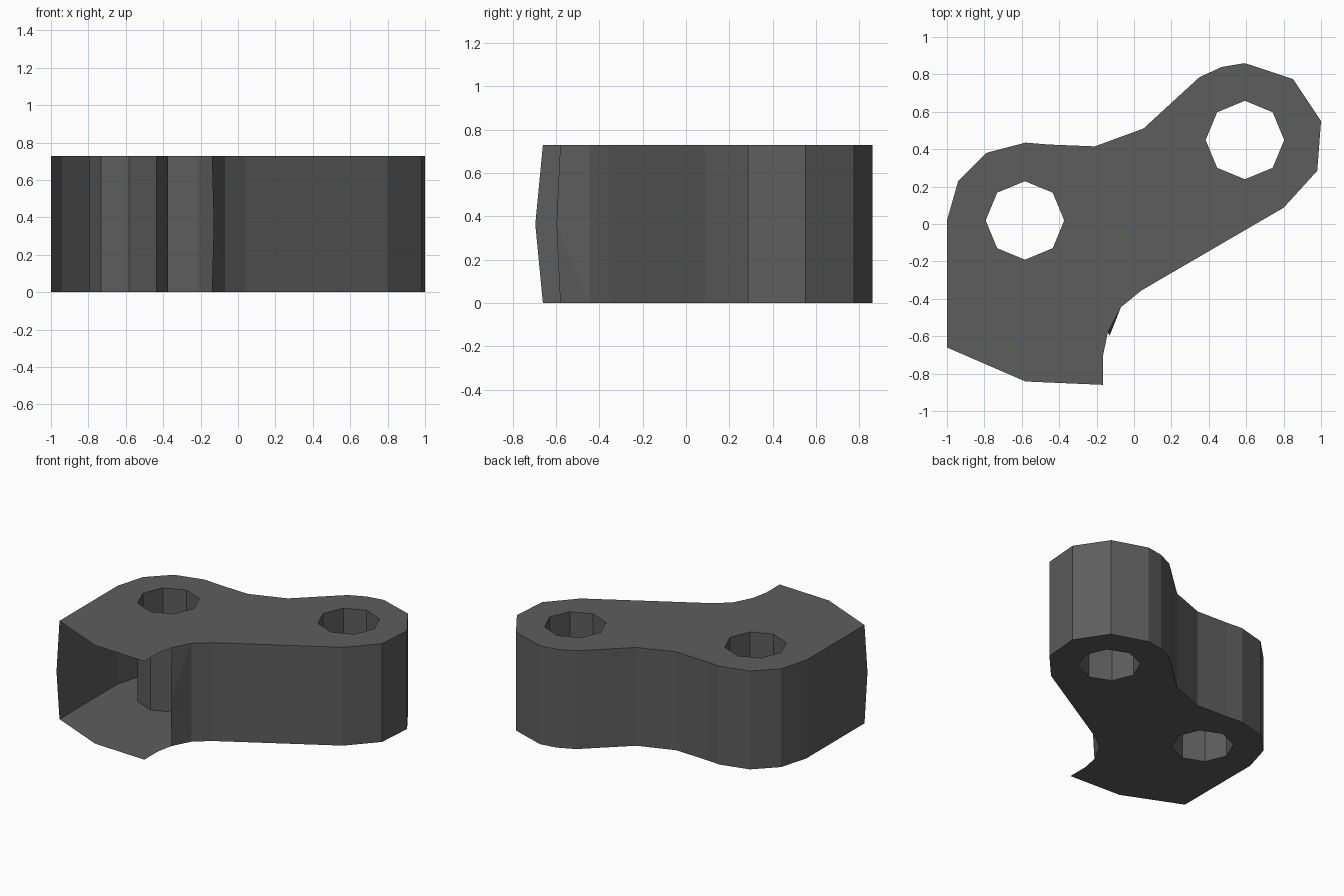
import bpy, bmesh, math

if "Cube" in bpy.data.objects:
    bpy.data.objects.remove(bpy.data.objects["Cube"])

H = 0.728
bm = bmesh.new()

# Plate outline, clockwise from the front-left corner; the wall covers only the first part
outline = [(-1, -0.66), (-1, 0.02), (-0.94, 0.23), (-0.79, 0.38), (-0.58, 0.435),
           (-0.46, 0.425), (-0.21, 0.415), (0.05, 0.51), (0.35, 0.785), (0.47, 0.84),
           (0.593, 0.86), (0.85, 0.775), (1, 0.55), (0.98, 0.285), (0.80, 0.087),
           (0.04, -0.355), (-0.07, -0.445), (-0.14, -0.58), (-0.165, -0.70),
           (-0.165, -0.86), (-0.58, -0.842)]
WALL_END = 17


def octagon(cx, cy, r=0.21):
    return [(cx + r * math.cos(i * math.pi / 4), cy + r * math.sin(i * math.pi / 4))
            for i in range(8)]


def ring(points, z):
    verts = [bm.verts.new((x, y, z)) for x, y in points]
    edges = [bm.edges.new((v, verts[(i + 1) % len(verts)])) for i, v in enumerate(verts)]
    return verts, edges


# Top and bottom skins with the two holes
loops = [outline, octagon(-0.583, 0.019), octagon(0.593, 0.449)]
levels = []
for z in (0, H):
    rings = [ring(p, z) for p in loops]
    bmesh.ops.triangle_fill(bm, use_beauty=True, use_dissolve=False,
                            edges=[e for r in rings for e in r[1]])
    levels.append([r[0] for r in rings])
low, high = levels

# Hole tubes
for a, b in zip(low[1:], high[1:]):
    for i in range(8):
        j = (i + 1) % 8
        bm.faces.new((a[i], a[j], b[j], b[i]))

# Outer wall, left open at the front; both free ends bulge at mid height
a, b = low[0], high[0]
for i in range(1, WALL_END - 1):
    bm.faces.new((a[i], a[i + 1], b[i + 1], b[i]))
left_mid = bm.verts.new((-1, -0.695, H / 2))
bm.faces.new((a[0], a[1], b[1], b[0], left_mid))
right_mid = bm.verts.new((-0.13, -0.597, H / 2))
p, q = WALL_END - 1, WALL_END
bm.faces.new((a[p], a[q], right_mid))
bm.faces.new((a[p], right_mid, b[p]))
bm.faces.new((b[p], right_mid, b[q]))

# Outward normals
bmesh.ops.recalc_face_normals(bm, faces=bm.faces[:])
bm.normal_update()
top = next(f for f in bm.faces if all(v.co.z > H - 0.01 for v in f.verts))
if top.normal.z < 0:
    bmesh.ops.reverse_faces(bm, faces=bm.faces[:])

mesh = bpy.data.meshes.new("link_plate")
bm.to_mesh(mesh)
bm.free()

# Dark grey finish
dark = bpy.data.materials.new("dark_grey")
dark.diffuse_color = (0.11, 0.11, 0.11, 1)
dark.use_nodes = True
dark.node_tree.nodes["Principled BSDF"].inputs["Base Color"].default_value = dark.diffuse_color
mesh.materials.append(dark)
bpy.context.collection.objects.link(bpy.data.objects.new("link_plate", mesh))
